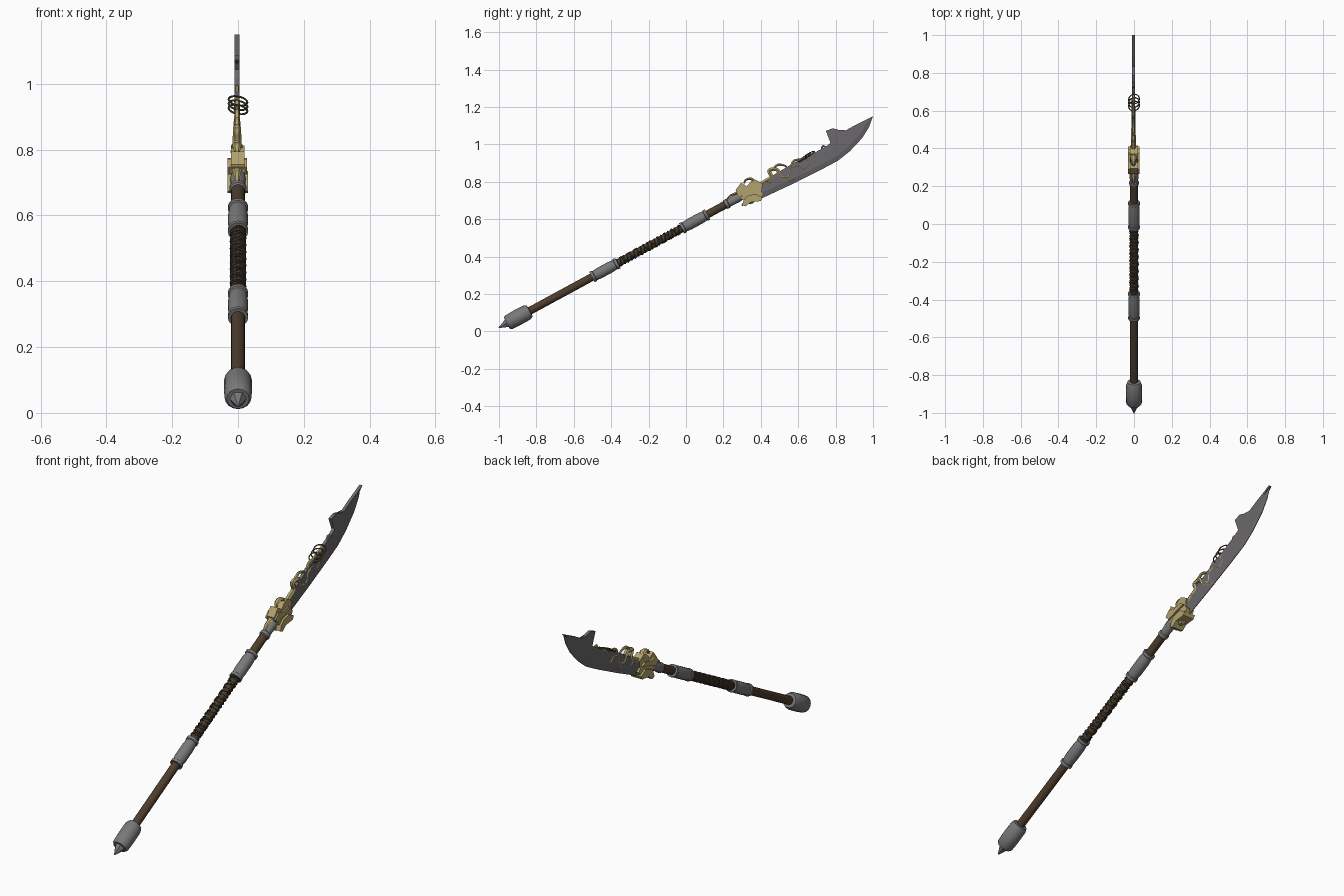
import bpy, bmesh, math
from mathutils import Vector, Matrix

if "Cube" in bpy.data.objects:
    bpy.data.objects.remove(bpy.data.objects["Cube"])

ANG = math.radians(28.5)
D = Vector((0, math.cos(ANG), math.sin(ANG)))      # along the pole
N = Vector((0, -math.sin(ANG), math.cos(ANG)))     # towards the blade spine
X = Vector((1, 0, 0))
O = Vector((0, 0, 0.563))


def mat(name, c):
    m = bpy.data.materials.new(name)
    m.diffuse_color = (*c, 1)
    m.use_nodes = True
    m.node_tree.nodes["Principled BSDF"].inputs["Base Color"].default_value = m.diffuse_color
    return m


STEEL = mat("grey steel", (0.19, 0.19, 0.195))
BLADE = mat("blade steel", (0.15, 0.14, 0.15))
GOLD = mat("old gold", (0.45, 0.36, 0.15))
WOOD = mat("dark wood", (0.075, 0.046, 0.025))
CORD = mat("leather cord", (0.055, 0.042, 0.03))
BRONZE = mat("dark bronze", (0.10, 0.08, 0.045))


def finish(name, bm, m, smooth=None):
    bmesh.ops.recalc_face_normals(bm, faces=bm.faces)
    me = bpy.data.meshes.new(name)
    bm.to_mesh(me)
    bm.free()
    ob = bpy.data.objects.new(name, me)
    bpy.context.collection.objects.link(ob)
    me.materials.append(m)
    if smooth:
        bpy.ops.object.select_all(action='DESELECT')
        ob.select_set(True)
        bpy.context.view_layer.objects.active = ob
        bpy.ops.object.shade_smooth_by_angle(angle=math.radians(smooth))
    return ob


def lathe(name, prof, m, segs=16, smooth=35):
    """Turn (distance along pole, radius) pairs round the pole axis."""
    bm = bmesh.new()
    rings = []
    for u, r in prof:
        rings.append([bm.verts.new(O + D * u + (X * math.cos(a) + N * math.sin(a)) * r)
                      for a in (2 * math.pi * i / segs for i in range(segs))])
    for a, b in zip(rings, rings[1:]):
        for i in range(segs):
            j = (i + 1) % segs
            bm.faces.new((a[i], a[j], b[j], b[i]))
    bm.faces.new(rings[0])
    bm.faces.new(rings[-1])
    return finish(name, bm, m, smooth)


def plate(name, pts, x0, x1, m):
    """Extrude a side-view (y, z) outline across x."""
    bm = bmesh.new()
    a = [bm.verts.new((x0, y, z)) for y, z in pts]
    b = [bm.verts.new((x1, y, z)) for y, z in pts]
    n = len(pts)
    caps = [bm.faces.new(a), bm.faces.new(b)]
    for i in range(n):
        j = (i + 1) % n
        bm.faces.new((a[i], a[j], b[j], b[i]))
    bmesh.ops.triangulate(bm, faces=caps)
    return finish(name, bm, m)


def tube(name, pts, radii, m, sides=6, closed=False, flat=1.0):
    """Sweep a tapered round section along points; flat scales it across x."""
    bm = bmesh.new()
    rings = []
    n = len(pts)
    for i, p in enumerate(pts):
        t = (pts[(i + 1) % n] - pts[i - 1]) if closed else (pts[min(i + 1, n - 1)] - pts[max(i - 1, 0)])
        t.normalize()
        side = (X - t * X.dot(t))
        side = side.normalized() if side.length > 0.05 else N.copy()
        up = t.cross(side)
        r = radii[i] if isinstance(radii, list) else radii
        rings.append([bm.verts.new(p + (side * math.cos(a) * flat + up * math.sin(a)) * r)
                      for a in (2 * math.pi * k / sides for k in range(sides))])
    for i in range(n if closed else n - 1):
        a, b = rings[i], rings[(i + 1) % n]
        for k in range(sides):
            j = (k + 1) % sides
            bm.faces.new((a[k], a[j], b[j], b[k]))
    if not closed:
        bm.faces.new(rings[0])
        bm.faces.new(rings[-1])
    return finish(name, bm, m, 40)


def smooth_path(pts, steps=5):
    """Catmull-Rom curve through side-view points."""
    v = [Vector((-0.003, y, z)) for y, z in pts]
    v = [v[0]] + v + [v[-1]]
    out = []
    for i in range(1, len(v) - 2):
        p0, p1, p2, p3 = v[i - 1:i + 3]
        for s in range(steps):
            t = s / steps
            out.append(0.5 * (2 * p1 + (p2 - p0) * t + (2 * p0 - 5 * p1 + 4 * p2 - p3) * t * t
                              + (3 * p1 - p0 - 3 * p2 + p3) * t ** 3))
    return out + [v[-1]]


# Pole, butt cap with spike, ferrules and socket
lathe("pole", [(-1.0, 0.021), (0.26, 0.021)], WOOD)
lathe("butt_cap", [(-1.09, 0.034), (-1.08, 0.041), (-1.03, 0.043), (-0.97, 0.042), (-0.952, 0.035), (-0.95, 0.022)], STEEL)
lathe("butt_spike", [(-1.14, 0.0015), (-1.085, 0.028)], STEEL, 6, None)
for name, u in (("lower_ferrule", -0.572), ("upper_ferrule", -0.026)):
    lathe(name, [(u, 0.022), (u, 0.031), (u + 0.014, 0.031), (u + 0.017, 0.027), (u + 0.045, 0.030),
                 (u + 0.11, 0.030), (u + 0.14, 0.027), (u + 0.143, 0.031), (u + 0.157, 0.031),
                 (u + 0.157, 0.022)], STEEL)
lathe("blade_socket", [(0.235, 0.02), (0.24, 0.026), (0.255, 0.026), (0.26, 0.022),
                       (0.31, 0.024), (0.35, 0.02)], STEEL)

# Cord grip: tight winding and an opposite loose winding
for name, turns, r, w in (("grip_winding", 19, 0.0205, 0.0045), ("grip_cross_winding", -9, 0.022, 0.004)):
    k = abs(turns) * 14
    path = []
    for i in range(k + 1):
        a = 2 * math.pi * turns * i / k
        path.append(O + D * (-0.418 + 0.395 * i / k) + (X * math.cos(a) + N * math.sin(a)) * r)
    tube(name, path, w, CORD, 5)

# Blade: sharpened cutting edge below, hooked spine above
edge = [(.34, .717), (.405, .711), (.555, .781), (.716, .861), (.812, .912),
        (.876, .963), (.941, 1.032), (.978, 1.091), (1.0, 1.15)]
spine = [(.957, 1.128), (.903, 1.102), (.855, 1.075), (.833, 1.061), (.816, 1.077), (.785, 1.086),
         (.748, 1.072), (.78, 1.064), (.796, 1.043), (.785, 1.016), (.748, .989), (.673, .947),
         (.582, .904), (.475, .84), (.378, .781)]
inner = [(y - 0.012, z + 0.022) for y, z in edge[:-1]]
plate("blade_body", inner + [edge[-1]] + spine, -0.011, 0.005, BLADE)
bm = bmesh.new()
rows = [[bm.verts.new((x, y, z)) for y, z in row]
        for x, row in ((-0.011, inner), (-0.0045, edge[:-1]), (-0.0015, edge[:-1]), (0.005, inner))]
tip = bm.verts.new((-0.003, 1.0, 1.15))
for a, b in zip(rows, rows[1:]):
    for i in range(len(inner) - 1):
        bm.faces.new((a[i], a[i + 1], b[i + 1], b[i]))
    bm.faces.new((a[-1], tip, b[-1]))
bm.faces.new([r[0] for r in rows])
finish("blade_edge", bm, BLADE)

# Gold guard: jagged core, wider jaw plates and collar
plate("guard_core", [(.265, .755), (.295, .795), (.325, .775), (.345, .80), (.37, .812), (.41, .79),
                     (.385, .765), (.415, .735), (.40, .71), (.36, .705), (.31, .70), (.28, .715)],
      -0.022, 0.020, GOLD)
plate("guard_lower_jaw", [(.30, .675), (.32, .668), (.345, .69), (.40, .697), (.41, .715),
                          (.37, .735), (.33, .725), (.31, .705)], -0.032, 0.030, GOLD)
plate("guard_cheek", [(.265, .745), (.285, .725), (.32, .735), (.36, .75), (.395, .76),
                      (.375, .775), (.33, .765), (.29, .772)], -0.032, 0.028, GOLD)

# Gold scrolls: (outline path, root width, tip width)
scrolls = {
    "guard_tail": ([(.30, .765), (.27, .74), (.235, .725), (.215, .70)], .010, .003),
    "guard_top_curl": ([(.37, .79), (.35, .815), (.32, .81), (.31, .79)], .010, .004),
    "guard_low_curl": ([(.37, .71), (.35, .69), (.315, .69), (.30, .672)], .011, .005),
    "spine_dragon_body": ([(.38, .775), (.42, .80), (.455, .825), (.445, .86), (.485, .865), (.51, .825),
                           (.55, .83), (.56, .87), (.60, .885), (.63, .865), (.66, .90)], .013, .008),
    "spine_dragon_neck": ([(.64, .91), (.66, .94), (.70, .95), (.725, .965), (.73, .99), (.75, .985)], .009, .005),
    "spine_dragon_leg": ([(.43, .80), (.46, .79), (.47, .765), (.50, .775)], .010, .004),
    "spine_dragon_claw": ([(.53, .83), (.55, .805), (.585, .815), (.595, .84)], .009, .004),
    "spine_dragon_crest": ([(.46, .86), (.49, .89), (.53, .885), (.54, .87)], .009, .004),
    "spine_dragon_fin": ([(.56, .87), (.575, .91), (.61, .92), (.64, .93)], .009, .004),
}
for name, (pts, r0, r1) in scrolls.items():
    path = smooth_path(pts)
    n = len(path) - 1
    tube(name, path, [r0 + (r1 - r0) * i / n for i in range(n + 1)], GOLD, 6,
         flat=2.0 if name.startswith("guard") else 1.1)

# Loose rings threaded through the spine
tilt = Matrix.Rotation(math.radians(11), 3, D)
for i in range(3):
    c = Vector((0, .625 + .018 * i, .922 + .013 * i))
    pts = [c + tilt @ ((X * math.cos(a) + D * math.sin(a)) * 0.029)
           for a in (2 * math.pi * k / 20 for k in range(20))]
    tube(f"spine_ring_{i + 1}", pts, 0.0032, BRONZE, 6, closed=True)
